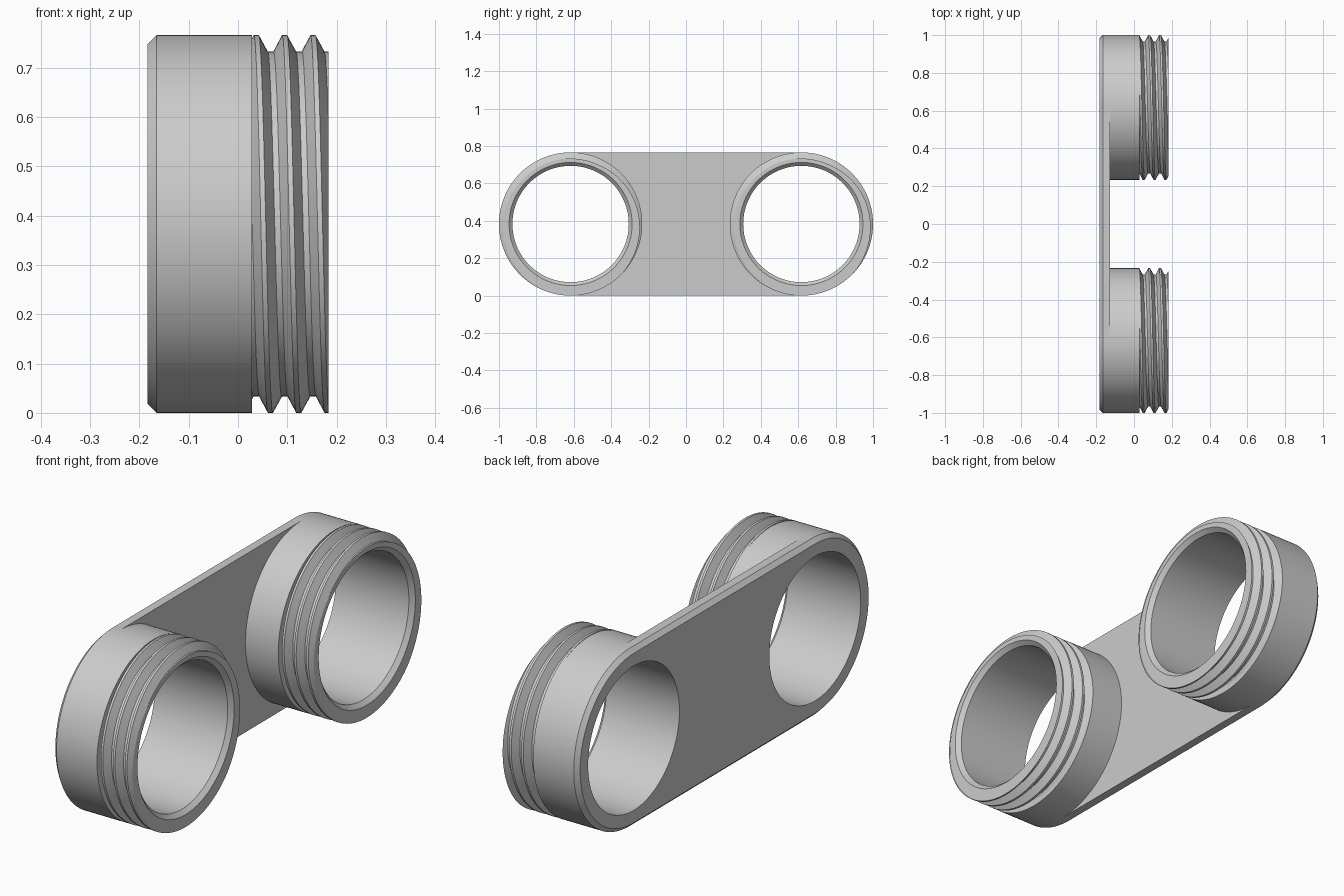
import bpy, bmesh
from math import sin, cos, pi, tau, radians

cube = bpy.data.objects.get("Cube")
if cube:
    bpy.data.objects.remove(cube)

# Main sizes: x is the ring axis, rings sit at +/- CY along y
N = 128
CY, R, BORE, CHAM = 0.617, 0.383, 0.311, 0.018
BACK, PLATE, COLLAR, END = -0.183, -0.128, 0.028, 0.183
ROOT, PITCH, CREST = 0.350, 0.0575, 0.032
TOOTH = [(0.0, R), (0.010, R), (0.028, ROOT), (0.040, ROOT), (PITCH, R)]

grey = bpy.data.materials.new("plain_grey")
grey.use_nodes = True
grey.diffuse_color = (0.6, 0.6, 0.6, 1)
grey.node_tree.nodes["Principled BSDF"].inputs["Base Color"].default_value = (0.6, 0.6, 0.6, 1)


def thread_radius(x, shift):
    u = (x - CREST - shift) % PITCH
    for (a, ra), (b, rb) in zip(TOOTH, TOOTH[1:]):
        if u <= b:
            return ra + (rb - ra) * (u - a) / (b - a)
    return R


def thread_points(theta):
    # Helical tooth outline at one angle, trimmed to the threaded length
    shift = PITCH * theta / tau
    pts = [(COLLAR, thread_radius(COLLAR, shift))]
    for k in range(-2, 4):
        for u, r in TOOTH[:-1]:
            x = CREST + shift + k * PITCH + u
            if COLLAR < x < END:
                pts.append((x, r))
            else:
                x = min(max(x, COLLAR), END)
                pts.append((x, thread_radius(x, shift)))
    pts.append((END, thread_radius(END, shift)))
    return pts


def section(theta):
    return ([(BACK, BORE), (BACK, R - CHAM), (BACK + CHAM, R), (PLATE, R), (COLLAR, R)]
            + thread_points(theta)
            + [(END, BORE + CHAM), (END - CHAM, BORE)])


def place(cy, theta, x, r):
    return (x, cy - r * sin(theta), R + r * cos(theta))


bm = bmesh.new()


def quad(*points):
    bm.faces.new([bm.verts.new(p) for p in points])


# Threaded rings; the rim is left open where the plate joins
for side in (-1, 1):
    columns = []
    for i in range(N + 1):
        t = tau * i / N
        columns.append([bm.verts.new(place(side * CY, t, x, r)) for x, r in section(t)])
    for i in range(N):
        a, b = columns[i], columns[i + 1]
        faces_plate = (i < N // 2) == (side > 0)
        for j in range(len(a)):
            if faces_plate and j in (1, 2):
                continue
            k = (j + 1) % len(a)
            bm.faces.new((a[j], a[k], b[k], b[j]))

# Connecting plate: strips between the two facing half circles
for x, r in ((BACK, R - CHAM), (PLATE, R)):
    for i in range(N // 2):
        t, u = tau * i / N, tau * (i + 1) / N
        quad(place(CY, t, x, r), place(CY, u, x, r),
             place(-CY, -u, x, r), place(-CY, -t, x, r))

# Plate long edges: chamfer and wall, top and bottom
rim = section(0)[1:4]
for t in (0, pi):
    for p, q in zip(rim, rim[1:]):
        quad(place(CY, t, *p), place(CY, t, *q), place(-CY, t, *q), place(-CY, t, *p))

# Weld everything into one solid
bmesh.ops.remove_doubles(bm, verts=bm.verts, dist=0.00002)
bmesh.ops.recalc_face_normals(bm, faces=bm.faces)
mesh = bpy.data.meshes.new("double_ring_bracket")
bm.to_mesh(mesh)
bm.free()
mesh.materials.append(grey)
bracket = bpy.data.objects.new("double_ring_bracket", mesh)
bpy.context.collection.objects.link(bracket)
bpy.ops.object.select_all(action='DESELECT')
bracket.select_set(True)
bpy.context.view_layer.objects.active = bracket
bpy.ops.object.shade_smooth_by_angle(angle=radians(25))
